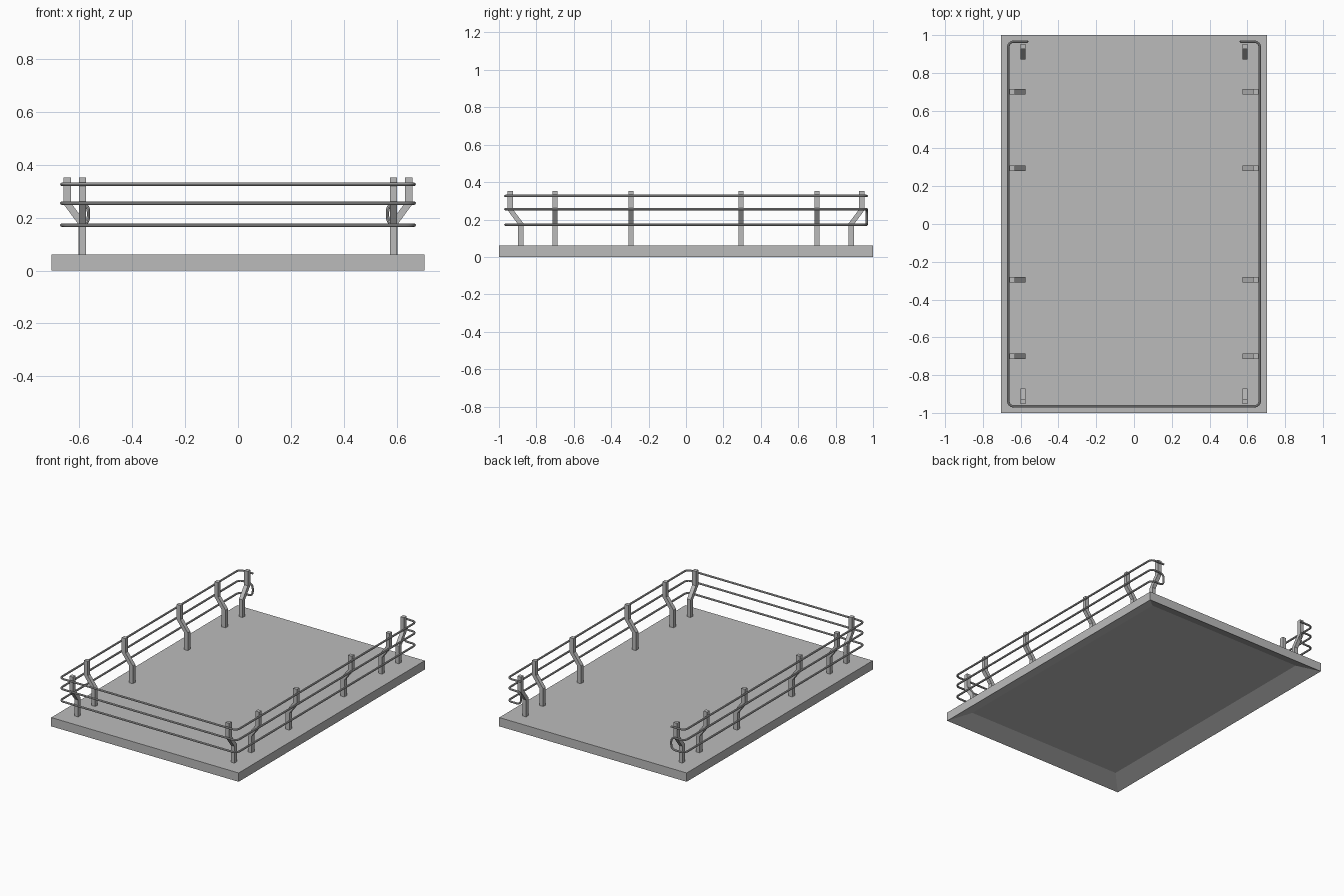
import bpy
import bmesh
from mathutils import Matrix, Vector

cube = bpy.data.objects.get("Cube")
if cube:
    bpy.data.objects.remove(cube)

grey = bpy.data.materials.new("light grey")
grey.use_nodes = True
colour = (0.5, 0.5, 0.5, 1)
grey.diffuse_color = colour
grey.node_tree.nodes["Principled BSDF"].inputs["Base Color"].default_value = colour


def add_mesh(name, bm):
    bmesh.ops.recalc_face_normals(bm, faces=bm.faces)
    mesh = bpy.data.meshes.new(name)
    bm.to_mesh(mesh)
    bm.free()
    mesh.materials.append(grey)
    obj = bpy.data.objects.new(name, mesh)
    bpy.context.collection.objects.link(obj)
    return obj


# Deck slab, hollowed underneath to leave a rim
HALF_X, HALF_Y, DECK_TOP = 0.705, 1.0, 0.06
bm = bmesh.new()
bmesh.ops.create_cube(bm, size=1, matrix=Matrix.Translation((0, 0, DECK_TOP / 2))
                      @ Matrix.Diagonal((2 * HALF_X, 2 * HALF_Y, DECK_TOP, 1)))
bm.normal_update()
bottom = min(bm.faces, key=lambda f: f.calc_center_median().z)
bmesh.ops.inset_region(bm, faces=[bottom], thickness=0.16)
for v in bottom.verts:
    v.co.z += 0.05
add_mesh("deck", bm)


# Cranked post: the profile leans along +x, then is turned and placed
def post(name, location, direction):
    w, lean, half = 0.028, 0.056, 0.0135
    inner = [(0, DECK_TOP - 0.005), (0, 0.18), (lean, 0.255), (lean, 0.352)]
    outer = [(w, 0.352), (w, 0.255), (w, 0.175), (w, DECK_TOP - 0.005)]
    outer = [(x + (lean if z > 0.2 else 0), z) for x, z in outer]
    # the outer side bends slightly lower so the sloping part keeps its width
    outer = [(x, z - 0.005 if z == 0.255 else z) for x, z in outer]
    bm = bmesh.new()
    face = bm.faces.new([bm.verts.new((x, -half, z)) for x, z in inner + outer])
    ext = bmesh.ops.extrude_face_region(bm, geom=[face])
    for v in ext["geom"]:
        if isinstance(v, bmesh.types.BMVert):
            v.co.y += 2 * half
    obj = add_mesh(name, bm)
    along = Vector(direction)
    turn = Matrix((along, Vector((-along.y, along.x, 0)), (0, 0, 1))).transposed()
    obj.data.transform(Matrix.Translation(location) @ turn.to_4x4())


for side, sx in (("left", 1), ("right", -1)):
    for i, y in enumerate((-0.70, -0.295, 0.295, 0.70)):
        post(f"{side}_side_post_{i + 1}", (sx * 0.575, y, 0), (sx, 0, 0))
    for end, sy in (("front", -1), ("back", 1)):
        post(f"{end}_{side}_post", (sx * 0.588, sy * 0.87, 0), (0, sy, 0))


# Rails: round tubes along paths with softened corners
def rounded(points, radius, closed):
    points = [Vector(p) for p in points]
    path, n = [], len(points)
    for i, p in enumerate(points):
        if not closed and i in (0, n - 1):
            path.append(p)
            continue
        a = p + (points[i - 1] - p).normalized() * radius
        b = p + (points[(i + 1) % n] - p).normalized() * radius
        for k in range(7):
            t = k / 6
            path.append(a * (1 - t) ** 2 + p * 2 * t * (1 - t) + b * t * t)
    return path


def tube(name, points, closed):
    path = rounded(points, 0.035, closed)
    curve = bpy.data.curves.new(name, "CURVE")
    curve.dimensions = "3D"
    curve.bevel_depth = 0.0065
    curve.bevel_resolution = 2
    curve.use_fill_caps = True
    spline = curve.splines.new("POLY")
    spline.points.add(len(path) - 1)
    for sp, co in zip(spline.points, path):
        sp.co = (*co, 1)
    spline.use_cyclic_u = closed
    curve.materials.append(grey)
    obj = bpy.data.objects.new(name, curve)
    bpy.context.collection.objects.link(obj)
    bpy.ops.object.select_all(action="DESELECT")
    obj.select_set(True)
    bpy.context.view_layer.objects.active = obj
    bpy.ops.object.convert(target="MESH")
    bpy.ops.object.shade_smooth_by_angle()


RX, RY, TIP = 0.666, 0.966, 0.565
outline = [(-TIP, RY), (-RX, RY), (-RX, -RY), (RX, -RY), (RX, RY), (TIP, RY)]
tube("top_rail", [(x, y, 0.326) for x, y in outline], False)
# Middle and lower rails join in one loop at the open back
tube("lower_rail_loop", [(x, y, 0.255) for x, y in outline]
     + [(x, y, 0.172) for x, y in reversed(outline)], True)
